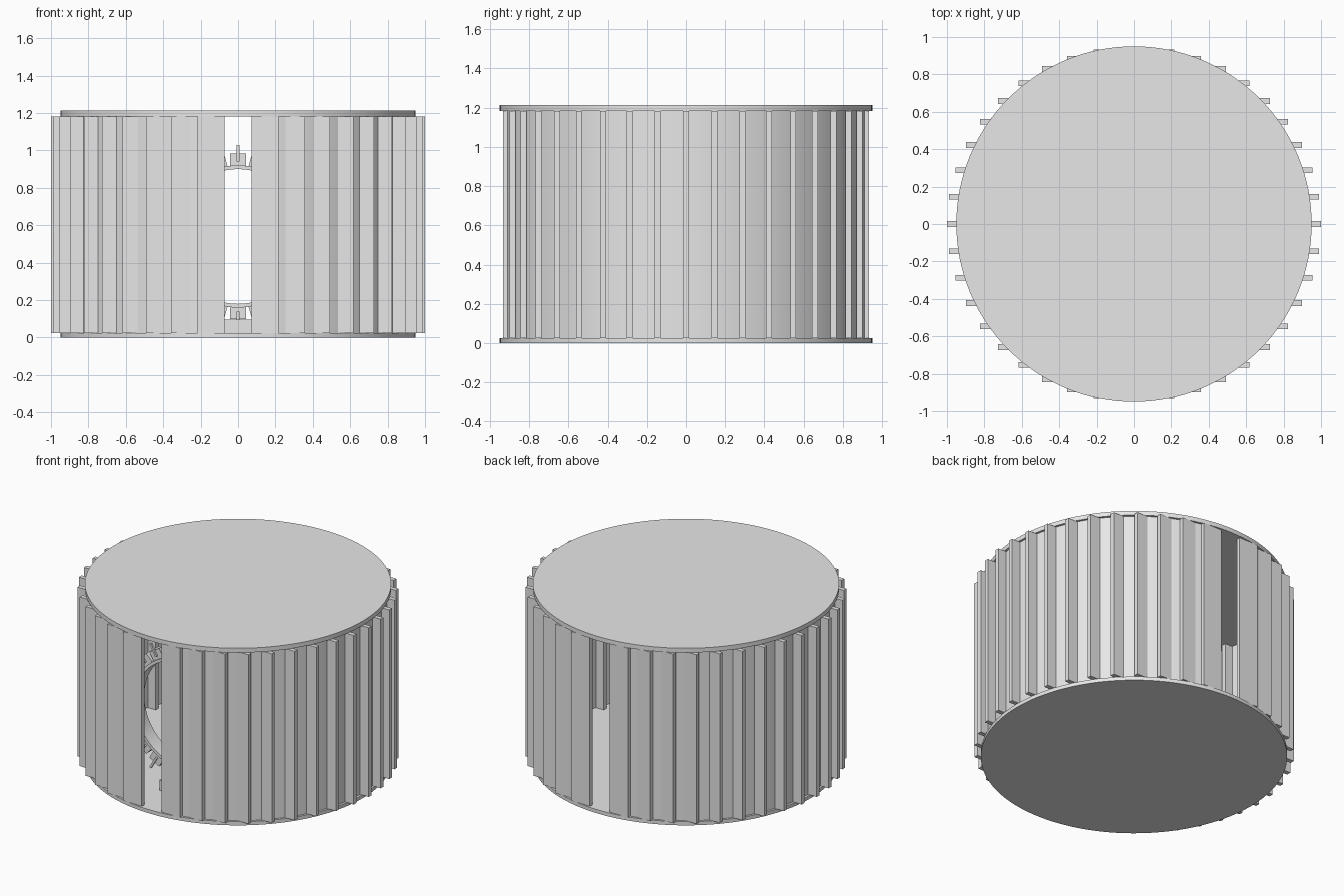
import bpy, bmesh, math
from mathutils import Matrix, Vector

old = bpy.data.objects.get("Cube")
if old:
    bpy.data.objects.remove(old)

grey = bpy.data.materials.new("light_grey")
grey.use_nodes = True
grey.diffuse_color = (0.8, 0.8, 0.8, 1)
grey.node_tree.nodes["Principled BSDF"].inputs["Base Color"].default_value = (0.8, 0.8, 0.8, 1)

BASE, ROOF, TOP = 0.025, 1.182, 1.212   # floor top, ceiling and full height
SLATS = 40
SLAT_RADIUS = 0.93
WHEEL = Vector((0, -0.55, 0.54))


def finish(name, bm, smooth=False):
    bmesh.ops.recalc_face_normals(bm, faces=bm.faces)
    mesh = bpy.data.meshes.new(name)
    bm.to_mesh(mesh)
    bm.free()
    mesh.materials.append(grey)
    obj = bpy.data.objects.new(name, mesh)
    bpy.context.collection.objects.link(obj)
    if smooth:
        bpy.ops.object.select_all(action='DESELECT')
        obj.select_set(True)
        bpy.context.view_layer.objects.active = obj
        bpy.ops.object.shade_smooth_by_angle(angle=math.radians(30))
    return obj


def add_box(bm, size, matrix):
    bmesh.ops.create_cube(bm, size=1, matrix=matrix @ Matrix.Diagonal((*size, 1)))


def add_arc(bm, r_in, r_out, z0, z1, start, end, steps):
    """Sweep a rectangular section around z; a full turn closes itself."""
    closed = end - start > math.tau - 0.001
    rings = []
    for i in range(steps if closed else steps + 1):
        a = start + (end - start) * i / steps
        rings.append([bm.verts.new((r * math.cos(a), r * math.sin(a), z))
                      for r, z in ((r_in, z0), (r_out, z0), (r_out, z1), (r_in, z1))])
    for i in range(steps):
        a, b = rings[i], rings[(i + 1) % len(rings)]
        for k in range(4):
            n = (k + 1) % 4
            bm.faces.new((a[k], a[n], b[n], b[k]))
    if not closed:
        bm.faces.new(rings[0])
        bm.faces.new(rings[-1])


# Round floor and lid
for name, z0, z1 in (("floor_disc", 0, BASE), ("lid_disc", ROOF, TOP)):
    bm = bmesh.new()
    bmesh.ops.create_cone(bm, cap_ends=True, segments=128, radius1=0.95, radius2=0.95,
                          depth=z1 - z0, matrix=Matrix.Translation((0, 0, (z0 + z1) / 2)))
    finish(name, bm, True)

# Curved walls, leaving an open slot at the front and the back
slot = math.asin(0.073 / 0.935)
for name, middle in (("left_wall", 0), ("right_wall", math.pi)):
    bm = bmesh.new()
    half = math.pi / 2 - slot
    add_arc(bm, 0.915, 0.935, BASE, ROOF, middle - half, middle + half, 60)
    finish(name, bm, True)

# Upright slats, all facing the same way, absent at the two slots
bm = bmesh.new()
for i in range(SLATS):
    if i % (SLATS // 2) == SLATS // 4:
        continue
    a = math.tau * i / SLATS
    place = Matrix.Translation((SLAT_RADIUS * math.cos(a), SLAT_RADIUS * math.sin(a),
                                (BASE + ROOF) / 2))
    add_box(bm, (0.14, 0.03, ROOF - BASE), place)
finish("wall_slats", bm)

# Upright hoop behind the front slot
upright = Matrix.Translation(WHEEL) @ Matrix.Rotation(math.pi / 2, 4, 'X')
bm = bmesh.new()
add_arc(bm, 0.36, 0.38, -0.05, 0.05, 0, math.tau, 72)
bm.transform(upright)
finish("inner_hoop", bm, True)

# Lugs and thin pins around the hoop
lugs, pins = bmesh.new(), bmesh.new()
for i in range(24):
    turn = upright @ Matrix.Rotation(math.tau * i / 24, 4, 'Z')
    add_box(lugs, (0.065, 0.085, 0.08), turn @ Matrix.Translation((0.41, 0, 0)))
    add_box(pins, (0.09, 0.014, 0.014), turn @ Matrix.Translation((0.445, 0, 0.045)))
finish("hoop_lugs", lugs)
finish("hoop_pins", pins)

# Low stand under the hoop
bm = bmesh.new()
add_box(bm, (0.24, 0.26, 0.07), Matrix.Translation((0, WHEEL.y, BASE + 0.035)))
finish("hoop_stand", bm)
